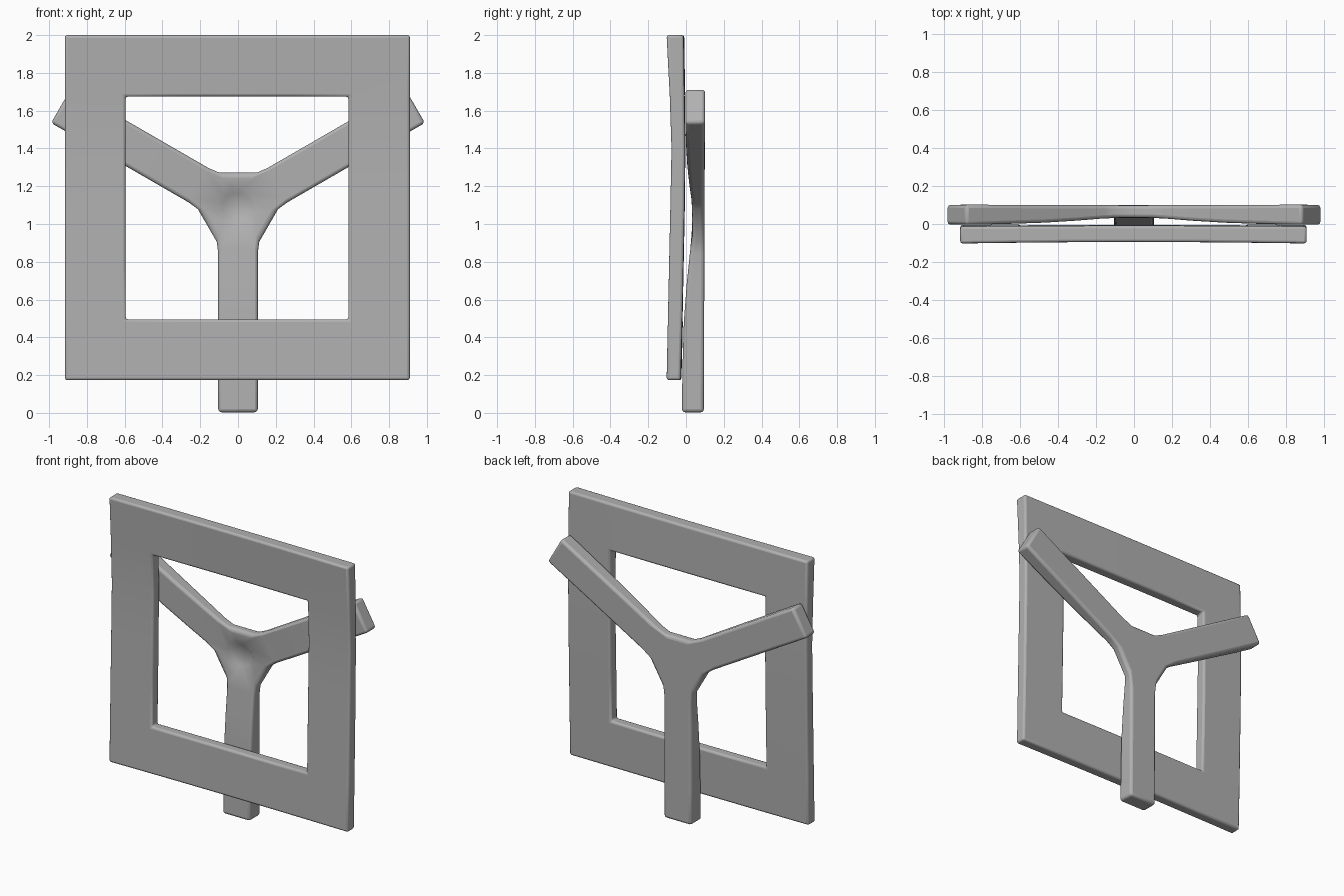
import bpy, bmesh
from math import sin, cos, radians, hypot, pi

if "Cube" in bpy.data.objects:
    bpy.data.objects.remove(bpy.data.objects["Cube"])

CZ = 1.085  # height of the bracket hub

# Dark grey finish
grey = bpy.data.materials.new("dark_grey")
grey.diffuse_color = (0.44, 0.44, 0.44, 1)
grey.use_nodes = True
grey.node_tree.nodes["Principled BSDF"].inputs["Base Color"].default_value = grey.diffuse_color


def lerp_table(t, table):
    """Piecewise linear lookup."""
    if t <= table[0][0]:
        return table[0][1]
    for (a, va), (b, vb) in zip(table, table[1:]):
        if t <= b:
            return va + (vb - va) * (t - a) / (b - a)
    return table[-1][1]


def slab(name, pts, faces, front, back, bevel):
    """Thick plate from a flat x/z mesh with separate front and back depth."""
    bm = bmesh.new()
    f = [bm.verts.new((x, front(x, z), z)) for x, z in pts]
    b = [bm.verts.new((x, back(x, z), z)) for x, z in pts]
    edges = {(q[i], q[(i + 1) % len(q)]) for q in faces for i in range(len(q))}
    for q in faces:
        bm.faces.new([f[i] for i in q])
        bm.faces.new([b[i] for i in reversed(q)])
    for i, j in edges:
        if (j, i) not in edges:
            bm.faces.new((f[j], f[i], b[i], b[j]))
    loose = [v for v in bm.verts if not v.link_faces]
    bmesh.ops.delete(bm, geom=loose, context='VERTS')
    bmesh.ops.recalc_face_normals(bm, faces=bm.faces)
    me = bpy.data.meshes.new(name)
    bm.to_mesh(me)
    bm.free()
    me.materials.append(grey)
    ob = bpy.data.objects.new(name, me)
    bpy.context.collection.objects.link(ob)
    m = ob.modifiers.new("rounded_edges", 'BEVEL')
    m.width, m.segments = bevel, 3
    m.limit_method, m.angle_limit = 'ANGLE', radians(60)
    bpy.ops.object.select_all(action='DESELECT')
    bpy.context.view_layer.objects.active = ob
    ob.select_set(True)
    bpy.ops.object.shade_smooth_by_angle(angle=radians(50))
    return ob


# Square frame, slightly bowed
xs = [-0.916, -0.595, -0.3, 0, 0.295, 0.585, 0.91]
zs = [0.173, 0.495, 0.8, 1.1, 1.4, 1.675, 2.0]
n = len(xs)
pts = [(x, z) for z in zs for x in xs]
faces = [(j * n + i, j * n + i + 1, (j + 1) * n + i + 1, (j + 1) * n + i)
         for j in range(n - 1) for i in range(n - 1)
         if i in (0, n - 2) or j in (0, n - 2)]
FRONT = [(0.175, -0.103), (0.5, -0.096), (1.1, -0.083), (1.4, -0.077), (1.7, -0.087), (2.0, -0.103)]
BACK = [(0.175, -0.028), (0.5, -0.02), (1.1, -0.008), (1.4, -0.005), (2.0, -0.013)]


def bow(x):
    return 0.008 * cos(x * pi / 1.83)


slab("square_frame", pts, faces,
     lambda x, z: lerp_table(z, FRONT) + bow(x),
     lambda x, z: lerp_table(z, BACK) + bow(x) * 0.5, 0.014)

# Three-armed bracket: dished hub rings first, then arm strips
ARMS = [radians(a) for a in (30, 150, 270)]


def arm_point(a, t, s):
    return (t * cos(a) - s * sin(a), CZ + t * sin(a) + s * cos(a))


pts, faces = [], []
for a in ARMS:
    pts += [arm_point(a, t, s) for t, s in
            ((0.18, -0.112), (0.24, -0.105), (0.24, 0.105), (0.18, 0.112))]
for r in (0.105, 0.075):
    for a in ARMS:
        for off in (-45, -15, 15, 45):
            b = a + radians(off)
            pts.append((r * cos(b) - 0.008, CZ + 0.005 + r * sin(b)))
for ring in (0, 12):
    for i in range(12):
        j = (i + 1) % 12
        faces.append((ring + i, ring + j, ring + 12 + j, ring + 12 + i))
faces.append(tuple(range(24, 36)))
for k, a in enumerate(ARMS):
    lo, hi = 4 * k + 1, 4 * k + 2
    for t in (0.4, 0.6, 0.85, 1.082):
        c = len(pts)
        pts += [arm_point(a, t, -0.105), arm_point(a, t, 0.105)]
        faces.append((lo, c, c + 1, hi))
        lo, hi = c, c + 1

LEG = [(0.12, 0.035), (0.25, 0.022), (0.45, 0.0), (0.65, -0.014), (1.0, -0.022)]
ARM = [(0.12, 0.035), (0.25, 0.03), (0.45, 0.015), (0.65, 0.005), (1.0, -0.004)]


def bracket_front(x, z):
    r = hypot(x, z - CZ)
    y = lerp_table(r, LEG if z < CZ - 0.2 else ARM)
    return y + (0.022 if r < 0.09 else 0)


slab("three_arm_bracket", pts, faces, bracket_front,
     lambda x, z: lerp_table(z, [(0.0, 0.095), (1.1, 0.098), (1.7, 0.102)]), 0.018)
